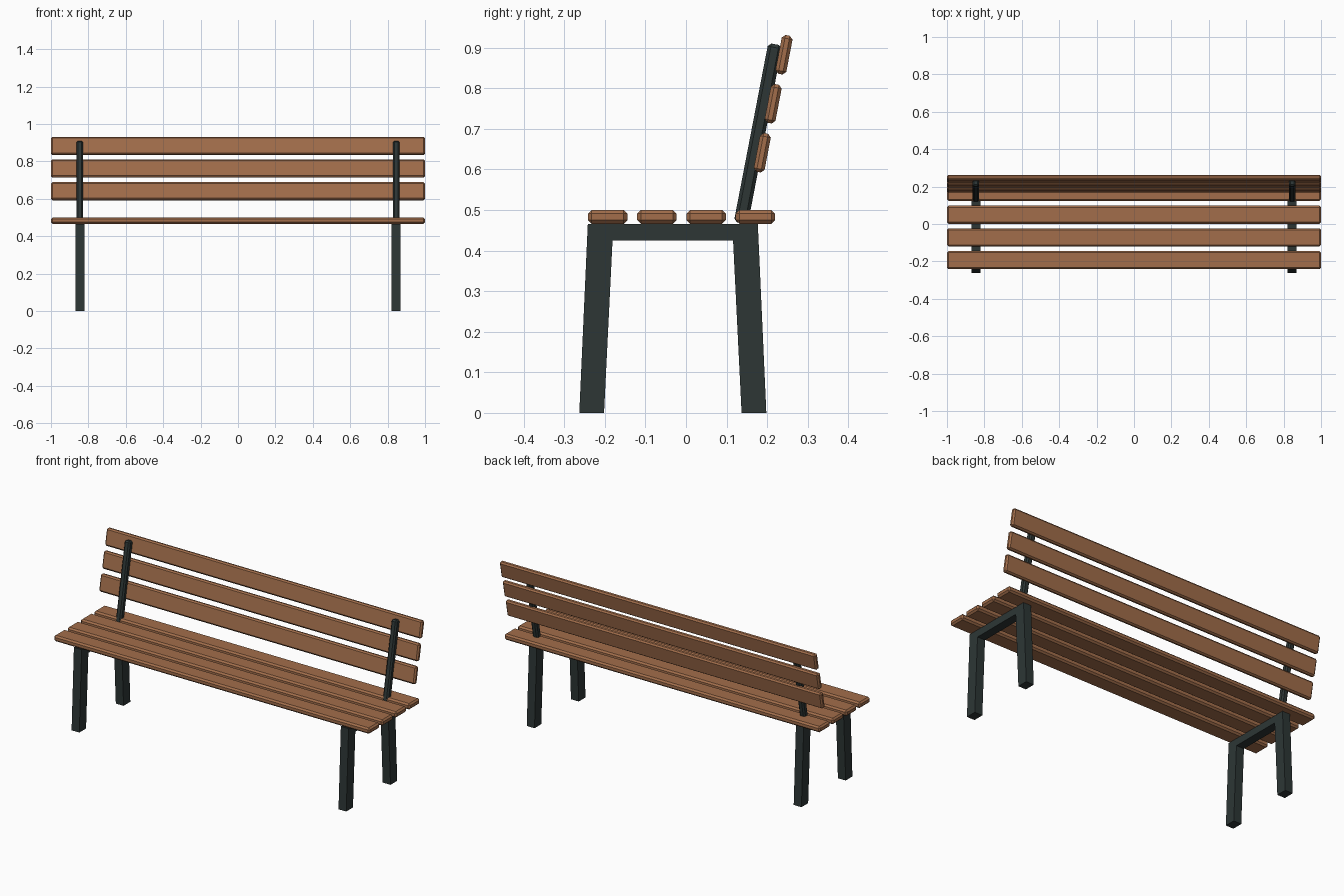
import bpy, bmesh, math

cube = bpy.data.objects.get("Cube")
if cube:
    bpy.data.objects.remove(cube, do_unlink=True)


def make_material(name, rgb):
    mat = bpy.data.materials.new(name)
    mat.use_nodes = True
    mat.diffuse_color = (*rgb, 1)
    mat.node_tree.nodes["Principled BSDF"].inputs["Base Color"].default_value = (*rgb, 1)
    return mat


wood = make_material("warm brown wood", (0.36, 0.155, 0.07))
metal = make_material("dark green grey metal", (0.026, 0.037, 0.036))


def finish(bm, name, mat):
    bmesh.ops.recalc_face_normals(bm, faces=bm.faces)
    mesh = bpy.data.meshes.new(name)
    bm.to_mesh(mesh)
    bm.free()
    mesh.materials.append(mat)
    obj = bpy.data.objects.new(name, mesh)
    bpy.context.collection.objects.link(obj)
    return obj


def bevelled_bar(name, size, location, tilt, bevel, mat):
    """Box with chamfered edges, leaning back by tilt."""
    bm = bmesh.new()
    bmesh.ops.create_cube(bm, size=1)
    bmesh.ops.scale(bm, vec=size, verts=bm.verts)
    obj = finish(bm, name, mat)
    obj.location = location
    obj.rotation_euler.x = -tilt
    chamfer = obj.modifiers.new("chamfer", 'BEVEL')
    chamfer.width = bevel
    chamfer.segments = 1


def extruded_profile(name, points, x, width, mat):
    """Side outline in y and z, given thickness along x."""
    bm = bmesh.new()
    face = bm.faces.new([bm.verts.new((x - width / 2, y, z)) for y, z in points])
    new = bmesh.ops.extrude_face_region(bm, geom=[face])["geom"]
    bmesh.ops.translate(bm, vec=(width, 0, 0),
                        verts=[v for v in new if isinstance(v, bmesh.types.BMVert)])
    finish(bm, name, mat)


lean = math.radians(10.9)

# Seat slats
for i in range(4):
    bevelled_bar(f"seat_slat_{i + 1}", (2, 0.097, 0.034),
                 (0, -0.193 + i * 0.1213, 0.483), 0, 0.009, wood)

# Backrest slats
for i in range(3):
    bevelled_bar(f"back_slat_{i + 1}", (2, 0.027, 0.097),
                 (0, 0.188 + i * 0.0268, 0.641 + i * 0.1208), lean, 0.008, wood)

# Leg frames and backrest posts
frame_outline = [(-0.263, 0), (-0.202, 0), (-0.181, 0.425), (0.116, 0.425),
                 (0.137, 0), (0.198, 0), (0.177, 0.466), (-0.242, 0.466)]
for side, x in (("left", 0.845), ("right", -0.845)):
    extruded_profile(f"{side}_leg_frame", frame_outline, x, 0.049, metal)
    bevelled_bar(f"{side}_back_post", (0.035, 0.035, 0.449),
                 (x, 0.1775, 0.688), lean, 0.008, metal)
